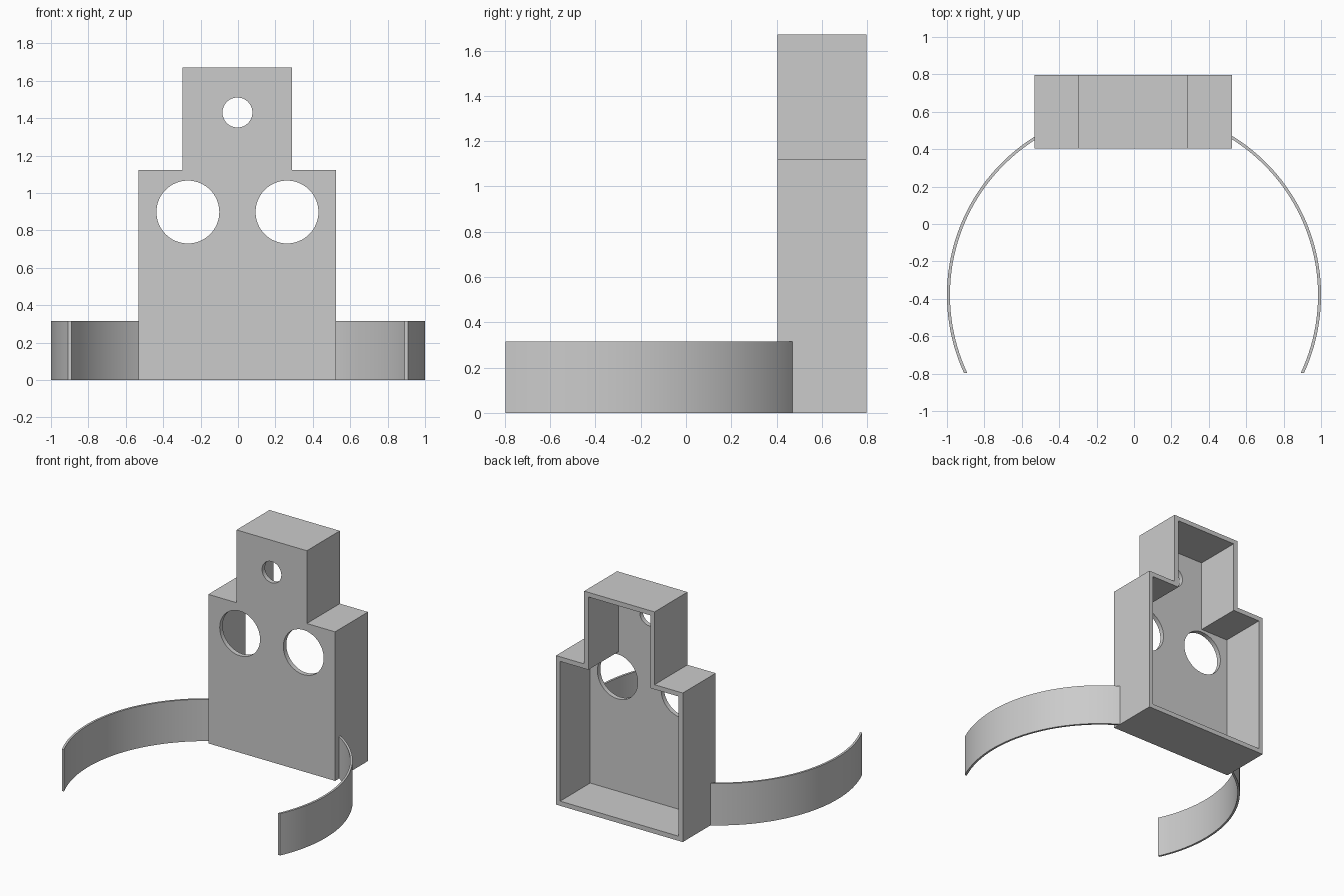
import bpy
import bmesh
import math
from mathutils import Matrix

if "Cube" in bpy.data.objects:
    bpy.data.objects.remove(bpy.data.objects["Cube"])

FRONT, BACK, WALL = 0.405, 0.797, 0.035
OFFSET = -0.003
BAND_Y, BAND_R, BAND_T, BAND_H = -0.38, 1.0, 0.016, 0.315

grey = bpy.data.materials.new("plain grey")
grey.use_nodes = True
colour = (0.6, 0.6, 0.6, 1)
grey.diffuse_color = colour
grey.node_tree.nodes["Principled BSDF"].inputs["Base Color"].default_value = colour


def make_object(name, bm):
    bmesh.ops.recalc_face_normals(bm, faces=bm.faces[:])
    mesh = bpy.data.meshes.new(name)
    bm.to_mesh(mesh)
    bm.free()
    mesh.materials.append(grey)
    obj = bpy.data.objects.new(name, mesh)
    bpy.context.collection.objects.link(obj)
    return obj


def prism(name, points, direction):
    """Extrude a closed outline along a direction."""
    bm = bmesh.new()
    face = bm.faces.new([bm.verts.new(p) for p in points])
    new = bmesh.ops.extrude_face_region(bm, geom=[face])["geom"]
    verts = [g for g in new if isinstance(g, bmesh.types.BMVert)]
    bmesh.ops.translate(bm, verts=verts, vec=direction)
    return make_object(name, bm)


def stepped_outline(inset, y):
    """Wide lower part with a narrower tower, shrunk by the wall thickness."""
    wide, narrow = 0.528 - inset, 0.293 - inset
    half = [(wide, inset), (wide, 1.122 - inset),
            (narrow, 1.122 - inset), (narrow, 1.67 - inset)]
    loop = half + [(-x, z) for x, z in reversed(half)]
    return [(x + OFFSET, y, z) for x, z in loop]


def hole_cutter(x, z, radius):
    bm = bmesh.new()
    bmesh.ops.create_cone(bm, cap_ends=True, segments=64, radius1=radius,
                          radius2=radius, depth=0.2,
                          matrix=Matrix.Translation((x + OFFSET, FRONT, z))
                          @ Matrix.Rotation(math.pi / 2, 4, "X"))
    return make_object("hole_cutter", bm)


# Housing: hollow stepped box, open at the back, with three round holes
housing = prism("housing", stepped_outline(0, FRONT), (0, BACK - FRONT, 0))
cutters = [prism("cavity_cutter", stepped_outline(WALL, FRONT + WALL), (0, 0.6, 0)),
           hole_cutter(-0.265, 0.898, 0.168),
           hole_cutter(0.265, 0.898, 0.168),
           hole_cutter(0, 1.43, 0.08)]
for cutter in cutters:
    cutter.hide_render = True
    mod = housing.modifiers.new("cut", "BOOLEAN")
    mod.operation = "DIFFERENCE"
    mod.solver = "EXACT"
    mod.object = cutter

# Apply the cuts and discard the cutters
depsgraph = bpy.context.evaluated_depsgraph_get()
cut_mesh = bpy.data.meshes.new_from_object(housing.evaluated_get(depsgraph))
housing.modifiers.clear()
housing.data = cut_mesh
for cutter in cutters:
    bpy.data.objects.remove(cutter)


def arc(radius, side, steps=48):
    """Arc from the straight-cut front tip to the housing wall."""
    start = math.asin((-BACK - BAND_Y) / radius)
    end = math.acos(0.515 / radius)
    angles = [start + (end - start) * i / steps for i in range(steps + 1)]
    return [(side * radius * math.cos(a), BAND_Y + radius * math.sin(a), 0)
            for a in angles]


# Clip bands: thin curved arms reaching forward from each side
bands = []
for name, side in (("left_band", 1), ("right_band", -1)):
    outline = arc(BAND_R, side) + arc(BAND_R - BAND_T, side)[::-1]
    bands.append(prism(name, outline, (0, 0, BAND_H)))

# Smooth the curved surfaces, keeping hard edges
bpy.ops.object.select_all(action="DESELECT")
for obj in [housing] + bands:
    obj.select_set(True)
bpy.context.view_layer.objects.active = housing
bpy.ops.object.shade_smooth_by_angle(angle=math.radians(30))
